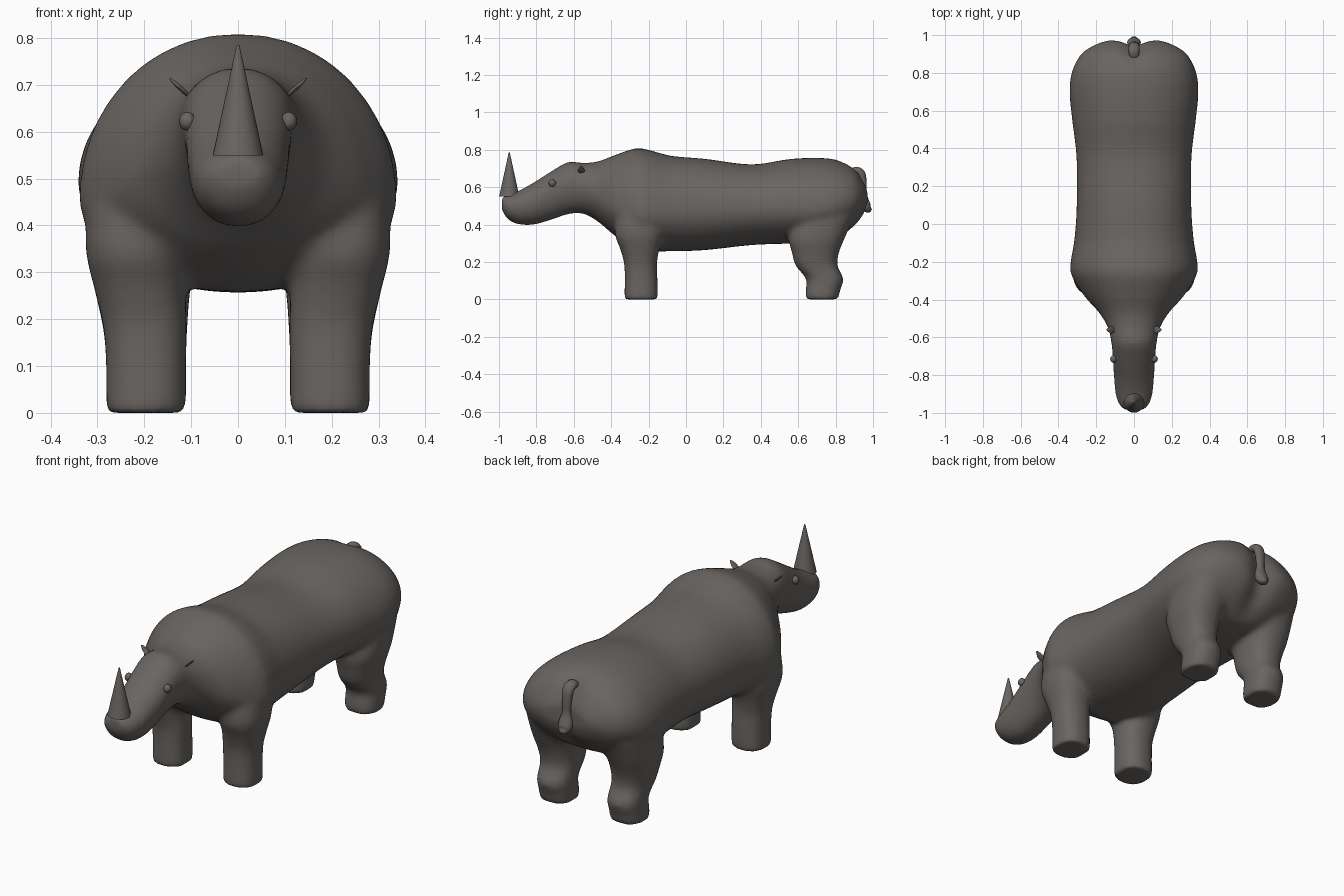
import bpy, bmesh, math
from mathutils import Vector, Matrix

if "Cube" in bpy.data.objects:
    bpy.data.objects.remove(bpy.data.objects["Cube"])

grey = bpy.data.materials.new("warm grey hide")
grey.diffuse_color = (0.142, 0.130, 0.120, 1)
grey.use_nodes = True
grey.node_tree.nodes["Principled BSDF"].inputs["Base Color"].default_value = grey.diffuse_color


def make_object(name, bm, angle=60):
    bmesh.ops.recalc_face_normals(bm, faces=bm.faces)
    me = bpy.data.meshes.new(name)
    bm.to_mesh(me)
    bm.free()
    ob = bpy.data.objects.new(name, me)
    bpy.context.collection.objects.link(ob)
    me.materials.append(grey)
    smooth(ob, angle)
    return ob


def smooth(ob, angle):
    bpy.ops.object.select_all(action='DESELECT')
    ob.select_set(True)
    bpy.context.view_layer.objects.active = ob
    bpy.ops.object.shade_smooth_by_angle(angle=math.radians(angle))


def loft(bm, rings):
    # skin a list of point rings and cap both ends
    vs = [[bm.verts.new(p) for p in r] for r in rings]
    n = len(vs[0])
    for a, b in zip(vs, vs[1:]):
        for i in range(n):
            j = (i + 1) % n
            bm.faces.new((a[i], a[j], b[j], b[i]))
    bm.faces.new(vs[0][::-1])
    bm.faces.new(vs[-1])


def dense(stations, steps=5):
    # Catmull-Rom interpolation between stations
    out = []
    for i in range(len(stations) - 1):
        p = [Vector(stations[max(0, min(len(stations) - 1, i + k))]) for k in (-1, 0, 1, 2)]
        for s in range(steps):
            t = s / steps
            out.append(0.5 * (2 * p[1] + (p[2] - p[0]) * t
                       + (2 * p[0] - 5 * p[1] + 4 * p[2] - p[3]) * t * t
                       + (3 * p[1] - p[0] - 3 * p[2] + p[3]) * t ** 3))
    return out + [Vector(stations[-1])]


def power(c, e):
    return math.copysign(abs(c) ** e, c)


N = 40
ANG = [2 * math.pi * i / N for i in range(N)]

# Torso and head: (y, top z, bottom z, half width, z of widest line)
trunk = [
    (-0.985, 0.545, 0.480, 0.050, 0.51), (-0.955, 0.560, 0.430, 0.080, 0.50),
    (-0.90, 0.578, 0.402, 0.098, 0.50), (-0.82, 0.622, 0.398, 0.106, 0.52),
    (-0.72, 0.685, 0.425, 0.112, 0.58), (-0.63, 0.735, 0.455, 0.120, 0.62),
    (-0.55, 0.730, 0.458, 0.138, 0.60), (-0.47, 0.738, 0.415, 0.185, 0.55),
    (-0.38, 0.772, 0.340, 0.265, 0.49), (-0.27, 0.808, 0.270, 0.332, 0.46),
    (-0.20, 0.800, 0.258, 0.336, 0.46), (-0.08, 0.768, 0.257, 0.316, 0.47),
    (0.10, 0.752, 0.263, 0.304, 0.48), (0.35, 0.722, 0.290, 0.305, 0.49),
    (0.55, 0.750, 0.298, 0.328, 0.49), (0.70, 0.757, 0.305, 0.342, 0.49),
    (0.81, 0.745, 0.325, 0.328, 0.51), (0.90, 0.706, 0.385, 0.280, 0.53),
    (0.95, 0.640, 0.445, 0.205, 0.54), (0.972, 0.590, 0.500, 0.140, 0.545)]
parts = []
bm = bmesh.new()
rings = []
for y, top, bot, w, mid in dense(trunk):
    rings.append([(w * power(math.cos(a), 0.95), y,
                   mid + math.sin(a) * ((top - mid) if math.sin(a) > 0 else (mid - bot)))
                  for a in ANG])
loft(bm, rings)
parts.append(make_object("body", bm))

# Legs: (z, centre x, centre y, x radius, y radius)
front_leg = [(0.0, 0.196, -0.240, 0.086, 0.090), (0.10, 0.196, -0.240, 0.086, 0.088),
             (0.19, 0.199, -0.243, 0.090, 0.088), (0.27, 0.210, -0.247, 0.098, 0.105),
             (0.35, 0.215, -0.250, 0.110, 0.130), (0.48, 0.195, -0.240, 0.125, 0.130)]
hind_leg = [(0.0, 0.196, 0.726, 0.086, 0.088), (0.05, 0.196, 0.732, 0.086, 0.093),
            (0.11, 0.196, 0.742, 0.086, 0.100), (0.18, 0.198, 0.698, 0.090, 0.112),
            (0.25, 0.203, 0.692, 0.100, 0.126), (0.33, 0.205, 0.700, 0.115, 0.150),
            (0.45, 0.185, 0.740, 0.135, 0.165)]
for name, leg in (("front_leg", front_leg), ("hind_leg", hind_leg)):
    for s in (-1, 1):
        bm = bmesh.new()
        loft(bm, [[(s * (cx + rx * power(math.cos(a), 0.85)), cy + ry * power(math.sin(a), 0.85), z)
                   for a in ANG] for z, cx, cy, rx, ry in dense(leg)])
        parts.append(make_object(name, bm))

# Fuse torso, head and legs into one smooth skin
bpy.ops.object.select_all(action='DESELECT')
for p in parts:
    p.select_set(True)
body = parts[0]
bpy.context.view_layer.objects.active = body
bpy.ops.object.join()
m = body.modifiers.new("fuse", 'REMESH')
m.mode = 'VOXEL'
m.voxel_size = 0.012
m = body.modifiers.new("soften", 'SMOOTH')
m.factor = 0.5
m.iterations = 14
for mod in ("fuse", "soften"):
    bpy.ops.object.modifier_apply(modifier=mod)
# Cleft between the two halves of the rump
for v in body.data.vertices:
    if v.co.y > 0.8:
        v.co.y -= 0.03 * min(1, (v.co.y - 0.8) / 0.12) * math.exp(-(v.co.x / 0.06) ** 2)
    v.co.z = max(v.co.z, 0)
smooth(body, 80)

# Horn
bm = bmesh.new()
bmesh.ops.create_cone(bm, cap_ends=True, segments=32, radius1=0.054, radius2=0.003, depth=0.236,
                      matrix=Matrix.Translation((0, -0.945, 0.667)))
make_object("horn", bm, 40)

for s, side in ((-1, "left"), (1, "right")):
    # Eyes
    bm = bmesh.new()
    bmesh.ops.create_uvsphere(bm, u_segments=20, v_segments=12, radius=0.02,
                              matrix=Matrix.Translation((s * 0.108, -0.715, 0.622))
                              @ Matrix.Diagonal((0.9, 1, 1, 1)))
    make_object(side + "_eye", bm)
    # Ears: thin leaves leaning outwards
    bm = bmesh.new()
    bmesh.ops.create_uvsphere(bm, u_segments=16, v_segments=10, radius=1)
    for v in bm.verts:
        v.co.y *= 1 - 0.45 * max(0, v.co.z)
    bm.transform(Matrix.Translation((s * 0.122, -0.56, 0.692))
                 @ Matrix.Rotation(s * math.radians(47), 4, 'Y')
                 @ Matrix.Diagonal((0.005, 0.019, 0.033, 1)))
    make_object(side + "_ear", bm)

# Tail: (y, z, radius) along its curve, ending in a tuft
tail = [(0.865, 0.665, 0.020), (0.905, 0.688, 0.024), (0.937, 0.672, 0.025), (0.948, 0.620, 0.021),
        (0.951, 0.565, 0.019), (0.955, 0.520, 0.030), (0.968, 0.488, 0.029), (0.990, 0.474, 0.010)]
pts = dense(tail, 4)
bm = bmesh.new()
rings = []
for i, p in enumerate(pts):
    a, b = pts[max(0, i - 1)], pts[min(len(pts) - 1, i + 1)]
    t = Vector((0, b[0] - a[0], b[1] - a[1])).normalized()
    n = t.cross(Vector((1, 0, 0)))
    c = Vector((0, p[0], p[1]))
    rings.append([c + Vector((p[2] * 1.15 * math.cos(q), 0, 0)) + n * p[2] * 0.85 * math.sin(q)
                  for q in ANG[::2]])
loft(bm, rings)
make_object("tail", bm)
